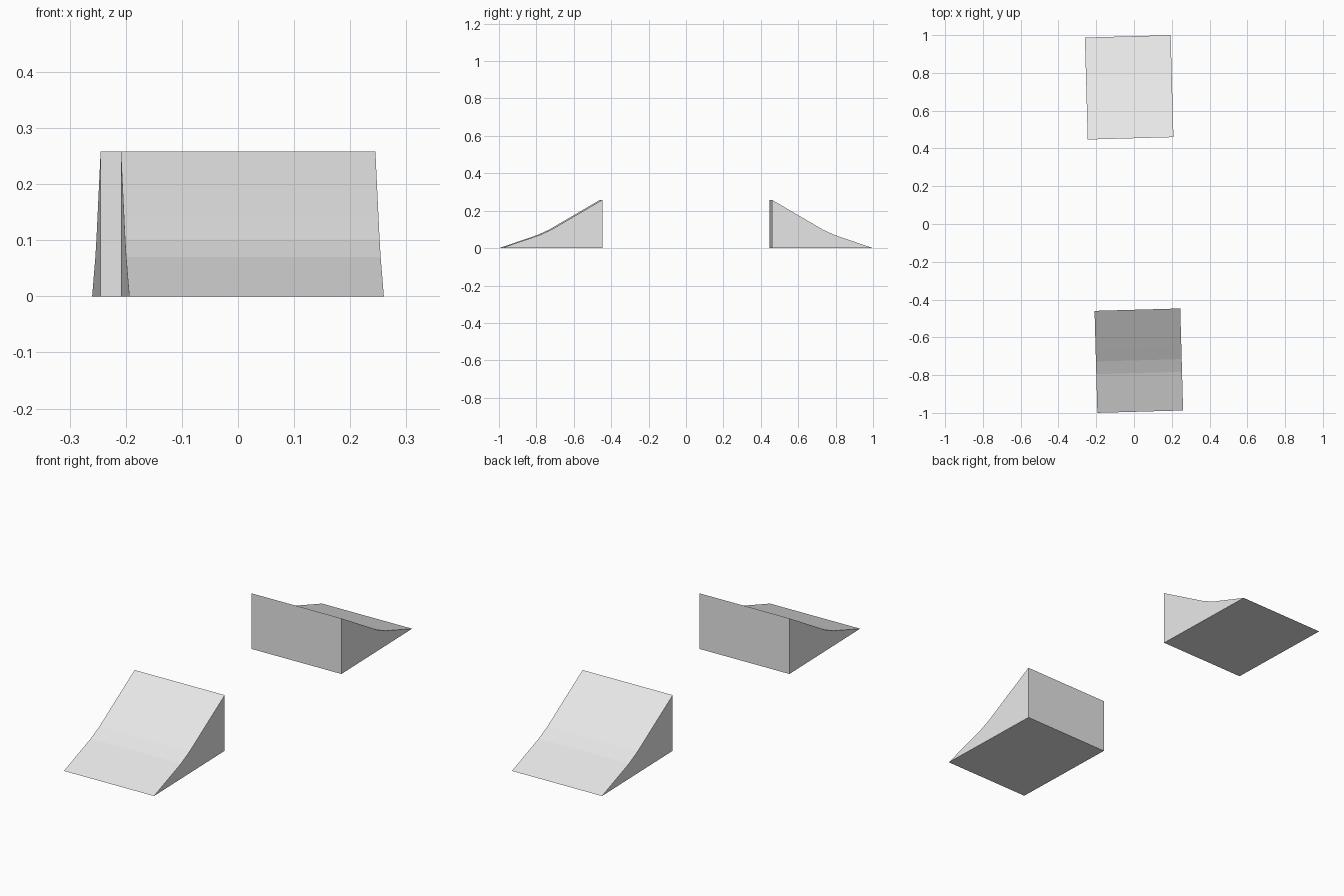
import bpy, bmesh, math
from mathutils import Matrix

cube = bpy.data.objects.get("Cube")
if cube:
    bpy.data.objects.remove(cube, do_unlink=True)

# Single pale grey material
grey = bpy.data.materials.new("pale_grey")
grey.use_nodes = True
colour = (0.8, 0.8, 0.8, 1)
grey.diffuse_color = colour
grey.node_tree.nodes["Principled BSDF"].inputs["Base Color"].default_value = colour

WIDTH, LENGTH, HEIGHT = 0.454, 0.54, 0.258
TURN = math.radians(1.6)
CENTRE = (0.0255, -0.7235, 0)

# Side profile: distance from the tip, height
PROFILE = [(0, 0), (0.205, 0.07), (0.272, 0.101), (0.34, 0.141),
           (LENGTH, HEIGHT), (LENGTH, 0)]


def make_ramp(name, facing):
    """Extrude the curved side profile across the width, then place it."""
    bm = bmesh.new()
    side = bm.faces.new([bm.verts.new((-WIDTH / 2, d - LENGTH / 2, z))
                         for d, z in PROFILE])
    wall = bmesh.ops.extrude_face_region(bm, geom=[side])["geom"]
    bmesh.ops.translate(bm, vec=(WIDTH, 0, 0),
                        verts=[g for g in wall if isinstance(g, bmesh.types.BMVert)])
    bmesh.ops.recalc_face_normals(bm, faces=bm.faces)
    mesh = bpy.data.meshes.new(name)
    bm.to_mesh(mesh)
    bm.free()
    mesh.materials.append(grey)
    ramp = bpy.data.objects.new(name, mesh)
    ramp.matrix_world = (Matrix.Rotation(facing, 4, "Z")
                         @ Matrix.Translation(CENTRE)
                         @ Matrix.Rotation(TURN, 4, "Z"))
    bpy.context.collection.objects.link(ramp)


# Two ramps, back to back across the gap
make_ramp("front_ramp", 0)
make_ramp("back_ramp", math.pi)
